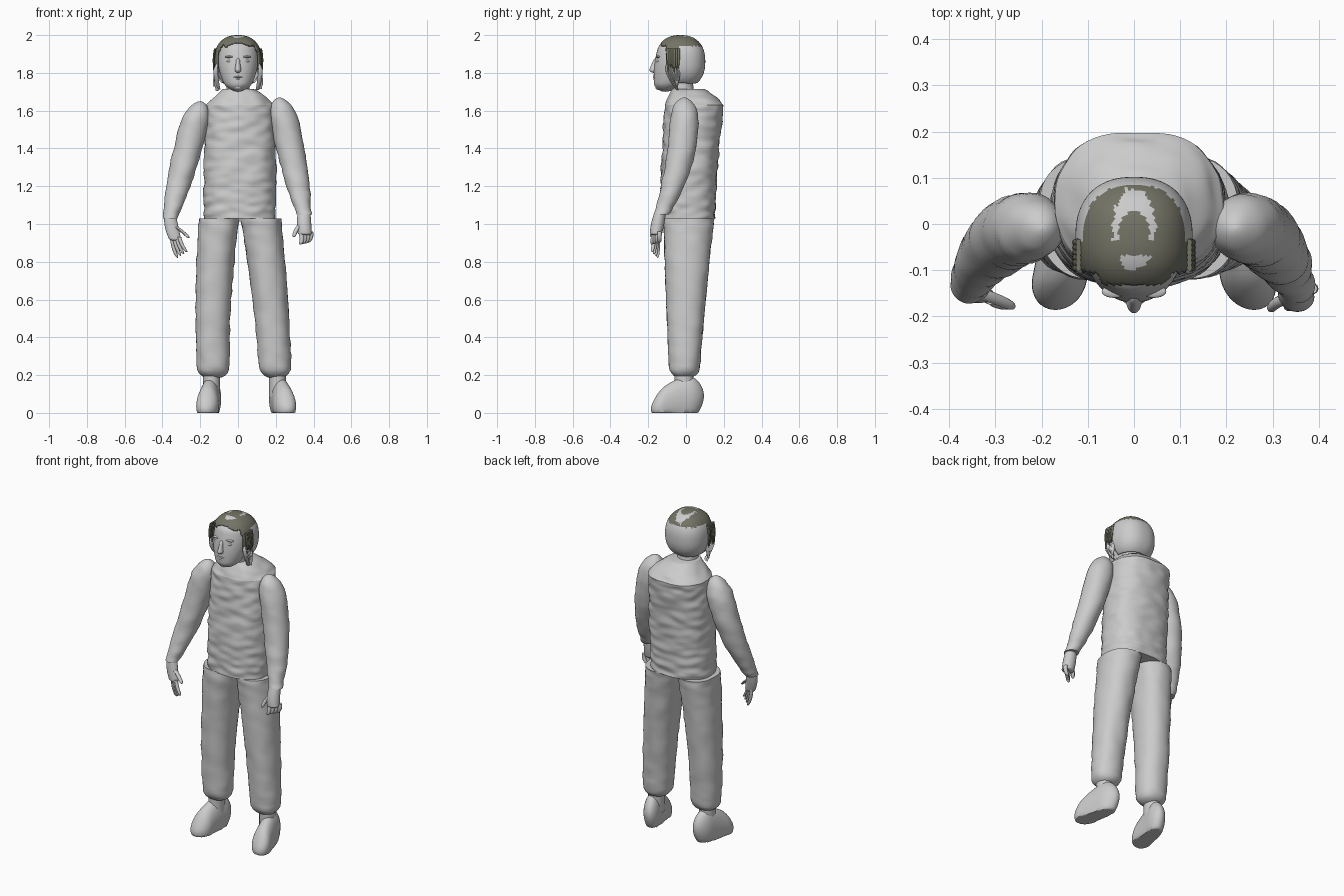
import bpy, bmesh, math, random
from mathutils import Vector, noise

random.seed(4)
if "Cube" in bpy.data.objects:
    bpy.data.objects.remove(bpy.data.objects["Cube"])


def make_material(name, colour):
    material = bpy.data.materials.new(name)
    material.use_nodes = True
    material.diffuse_color = (*colour, 1)
    shader = material.node_tree.nodes["Principled BSDF"]
    shader.inputs["Base Color"].default_value = (*colour, 1)
    return material


GREY = make_material("light grey", (0.6, 0.6, 0.6))
OLIVE = make_material("dark olive hair", (0.17, 0.17, 0.13))


def finish(name, bm, *materials):
    bmesh.ops.recalc_face_normals(bm, faces=bm.faces)
    mesh = bpy.data.meshes.new(name)
    bm.to_mesh(mesh)
    bm.free()
    for material in materials:
        mesh.materials.append(material)
    part = bpy.data.objects.new(name, mesh)
    bpy.context.collection.objects.link(part)
    bpy.ops.object.select_all(action="DESELECT")
    part.select_set(True)
    bpy.context.view_layer.objects.active = part
    bpy.ops.object.shade_smooth_by_angle(angle=math.radians(50))
    return part


def blend(start, middle, end, t):
    # smooth curve through three values
    return start * (1 - t) * (1 - 2 * t) + middle * 4 * t * (1 - t) + end * t * (2 * t - 1)


def dome(t, length):
    # rounds off an end over the given share of the part
    return math.sqrt(max(0.0, 1 - (1 - t / length) ** 2)) if t < length else 1.0


def rounded(value, power):
    return math.copysign(abs(value) ** (2 / power), value)


def sweep(name, path, widths, depths, start_dome=0, end_dome=0, power=2, sides=32, steps=32,
          upright=True, wrinkle=0, floor=-1, material=GREY):
    # sweeps an oval cross-section along a curve through three points
    path = [Vector(point) for point in path]
    bm = bmesh.new()
    rings = []
    for step in range(steps + 1):
        # steps crowd towards the ends so the domes stay round
        t = (1 - math.cos(math.pi * step / steps)) / 2
        scale = max(dome(t, start_dome) * dome(1 - t, end_dome), 0.01)
        ring = []
        for side in range(sides):
            angle = math.tau * side / sides
            across = Vector((rounded(math.cos(angle), power), 0, 0))
            along = rounded(math.sin(angle), power)
            deep = Vector((0, along, 0)) if upright else Vector((0, 0, along))
            offset = across * blend(*widths, t) + deep * blend(*depths, t)
            spot = blend(*path, t) + offset * scale
            cloth = noise.noise(Vector((spot.x * 13, spot.y * 13, spot.z * 28)))
            spot += offset.normalized() * cloth * wrinkle
            spot.z = max(spot.z, floor)
            ring.append(bm.verts.new(spot))
        rings.append(ring)
    for lower, upper in zip(rings, rings[1:]):
        for side in range(sides):
            bm.faces.new((lower[side - 1], lower[side], upper[side], upper[side - 1]))
    bm.faces.new(rings[0])
    bm.faces.new(rings[-1])
    return finish(name, bm, material)


def finger(name, knuckle, tip, radius, bend):
    middle = (knuckle + tip) / 2 + Vector((bend, 0, 0))
    radii = (radius, radius, radius * 0.8)
    sweep(name, (knuckle, middle, tip), radii, radii, end_dome=0.2, sides=10, steps=10)


def ball(name, place, size):
    bm = bmesh.new()
    bmesh.ops.create_uvsphere(bm, u_segments=20, v_segments=12, radius=1)
    bmesh.ops.scale(bm, vec=size, verts=bm.verts)
    bmesh.ops.translate(bm, vec=place, verts=bm.verts)
    finish(name, bm, GREY)


# Torso, sloping shoulders and neck
sweep("torso", [(0.01, 0.01, 1.03), (0.01, 0.02, 1.33), (0.01, 0.045, 1.63)],
      widths=(0.19, 0.19, 0.18), depths=(0.145, 0.15, 0.155),
      power=2.4, sides=64, steps=64, wrinkle=0.009)
sweep("shoulders", [(0.01, 0.045, 1.63), (0.01, 0.03, 1.68), (0, 0.01, 1.715)],
      widths=(0.18, 0.13, 0.08), depths=(0.155, 0.12, 0.085),
      power=2.4, sides=64, wrinkle=0.009)
sweep("neck", [(0, -0.01, 1.66), (0, -0.02, 1.72), (0, -0.02, 1.78)],
      widths=(0.07, 0.06, 0.06), depths=(0.07, 0.06, 0.06))

# Sleeves, trouser legs and shoes; the left foot stands further out
for side, sign, shoulder, wrist, lift, hip, knee, heel, toe in (
        ("right", -1, 0.2, 0.36, 0, 0.1, 0.13, 0.13, 0.17),
        ("left", 1, 0.22, 0.35, 0.02, 0.12, 0.17, 0.2, 0.26)):
    elbow = (shoulder + wrist) / 2
    sweep(side + "_sleeve",
          [(sign * shoulder, -0.01, 1.65 + lift), (sign * elbow, -0.03, 1.34 + lift),
           (sign * wrist, -0.13, 1.03 + lift)],
          widths=(0.07, 0.074, 0.04), depths=(0.07, 0.074, 0.04), start_dome=0.2, wrinkle=0.006)
    sweep(side + "_trouser",
          [(sign * hip, 0.015, 1.03), (sign * knee, 0, 0.6), (sign * heel, -0.01, 0.18)],
          widths=(0.108, 0.094, 0.085), depths=(0.135, 0.105, 0.077), end_dome=0.07,
          power=2.2, sides=40, wrinkle=0.006)
    sweep(side + "_shoe",
          [(sign * heel, 0.095, 0.09), (sign * (heel + toe) / 2, -0.04, 0.06), (sign * toe, -0.186, 0.02)],
          widths=(0.05, 0.055, 0.065), depths=(0.09, 0.12, 0.06), start_dome=0.3, end_dome=0.25,
          upright=False, floor=0)
    ankle = [Vector((sign * (heel + 0.01), -0.01, height)) for height in (0.08, 0.15, 0.23)]
    sweep(side + "_ankle", ankle, widths=[0.045] * 3, depths=[0.05] * 3)

# Hands: the right one is open and the left one is curled
sweep("right_palm", [(-0.36, -0.135, 1.05), (-0.35, -0.145, 0.98), (-0.33, -0.155, 0.91)],
      widths=(0.03, 0.036, 0.03), depths=(0.026, 0.024, 0.016), end_dome=0.1)
sweep("left_palm", [(0.35, -0.135, 1.07), (0.35, -0.15, 1), (0.355, -0.16, 0.94)],
      widths=(0.032, 0.038, 0.036), depths=(0.028, 0.035, 0.03), end_dome=0.1)
for side, radius, bend, *corners in (
        ("right", 0.01, -0.006, (-0.35, -0.145, 0.93), (-0.31, -0.165, 0.93),
         (-0.32, -0.15, 0.82), (-0.27, -0.18, 0.85)),
        ("left", 0.012, 0.008, (0.33, -0.17, 0.96), (0.385, -0.14, 0.96),
         (0.33, -0.18, 0.89), (0.37, -0.14, 0.9))):
    first, last, first_tip, last_tip = map(Vector, corners)
    for number in range(4):
        share = number / 3
        finger(f"{side}_finger_{number + 1}", first.lerp(last, share),
               first_tip.lerp(last_tip, share), radius, bend)
finger("right_thumb", Vector((-0.335, -0.15, 0.99)), Vector((-0.26, -0.18, 0.925)), 0.012, 0.005)
finger("left_thumb", Vector((0.33, -0.16, 1)), Vector((0.296, -0.185, 0.93)), 0.012, -0.006)

# Head and face
sweep("head", [(0, -0.11, 1.7), (0, -0.06, 1.845), (0, -0.04, 1.985)],
      widths=(0.05, 0.105, 0.085), depths=(0.055, 0.107, 0.09), start_dome=0.15, end_dome=0.2, sides=40)
sweep("nose", [(0, -0.157, 1.88), (0, -0.165, 1.84), (0, -0.167, 1.8)],
      widths=(0.01, 0.013, 0.022), depths=(0.01, 0.02, 0.034), start_dome=0.2, end_dome=0.3, sides=20)
ball("upper_lip", (0, -0.16, 1.778), (0.027, 0.016, 0.006))
ball("lower_lip", (0, -0.156, 1.764), (0.023, 0.016, 0.007))
ball("chin", (0, -0.144, 1.725), (0.024, 0.018, 0.016))
for side, sign in (("right", -1), ("left", 1)):
    ball(side + "_eye", (sign * 0.042, -0.145, 1.862), (0.018, 0.012, 0.008))
    ball(side + "_brow", (sign * 0.043, -0.146, 1.885), (0.027, 0.014, 0.006))
    ball(side + "_cheek", (sign * 0.055, -0.118, 1.815), (0.026, 0.024, 0.03))
    ball(side + "_ear", (sign * 0.106, -0.045, 1.835), (0.012, 0.02, 0.03))


def ragged(x, y, amount):
    return amount * noise.noise(Vector((x, y, 0)) * 80)


def is_bare(face):
    # trims the hair around the face and below the nape
    x, y, z = face.calc_center_median()
    if y > -0.036:
        return z < 1.745
    if z > 1.945 + ragged(x, y, 0.012):
        return y < -0.132 and z < 1.965
    return y < -0.106 or z < 1.82 + ragged(x, y, 0.012)


def is_pale(face):
    # pale back of the head, and pale arcs on the crown
    x, y, z = face.calc_center_median()
    if y > -0.036 and z < 1.942 + ragged(x, y, 0.006):
        return True
    outer = math.hypot(x / 0.046, (y + 0.012) / 0.088) < 1 + ragged(x, y, 0.2)
    inner = math.hypot(x / 0.034, (y + 0.02) / 0.048) < 1
    return z > 1.95 and outer and not inner and not -0.068 < y < -0.035


# Hair shell: a slightly boxy sphere
bm = bmesh.new()
bmesh.ops.create_uvsphere(bm, u_segments=96, v_segments=64, radius=1)
boxiness = 2.35
for vert in bm.verts:
    vert.co *= sum(abs(value) ** boxiness for value in vert.co) ** (-1 / boxiness)
bmesh.ops.scale(bm, vec=(0.127, 0.132, 0.14), verts=bm.verts)
bmesh.ops.translate(bm, vec=(0, -0.03, 1.86), verts=bm.verts)
bmesh.ops.delete(bm, geom=[face for face in bm.faces if is_bare(face)], context="FACES")
for face in bm.faces:
    face.material_index = 0 if is_pale(face) else 1
hair = finish("hair", bm, GREY, OLIVE)
shell = hair.modifiers.new("thickness", "SOLIDIFY")
shell.thickness = 0.008

# Loose locks beside the face
for side, sign in (("right", -1), ("left", 1)):
    for number in range(6):
        y = -0.095 + 0.011 * number
        low = random.uniform(1.7, 1.75)
        sweep(f"{side}_pale_lock_{number}",
              [(sign * 0.11, y, 1.85), (sign * 0.117, y, 1.79), (sign * (0.1 + number / 200), -0.045, low)],
              widths=(0.006, 0.012, 0.007), depths=(0.007, 0.008, 0.004), sides=8, steps=8)
        low = random.uniform(1.79, 1.83)
        sweep(f"{side}_dark_lock_{number}",
              [(sign * 0.12, y, 1.93), (sign * 0.129, y, 1.87), (sign * 0.126, y, low)],
              widths=(0.006, 0.005, 0.002), depths=(0.008, 0.007, 0.002), sides=8, steps=8,
              material=OLIVE)
